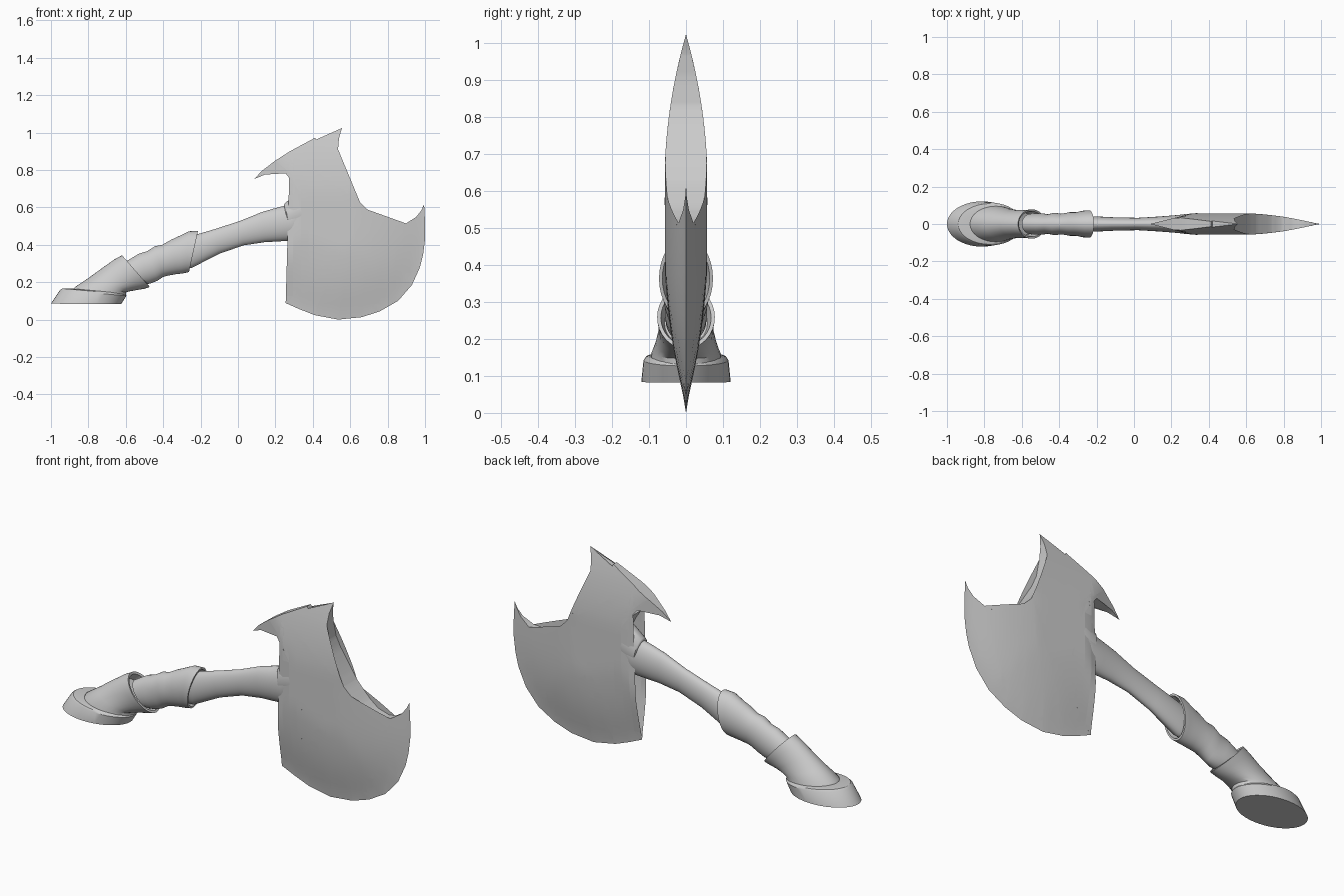
import bpy, bmesh, math
from mathutils import Vector
from mathutils.geometry import intersect_point_line

steel = bpy.data.materials.new("plain grey")
steel.diffuse_color = (0.6, 0.6, 0.6, 1)


def finish(bm, name, angle):
    bmesh.ops.recalc_face_normals(bm, faces=bm.faces)
    me = bpy.data.meshes.new(name)
    bm.to_mesh(me)
    bm.free()
    ob = bpy.data.objects.new(name, me)
    bpy.context.collection.objects.link(ob)
    me.materials.append(steel)
    bpy.ops.object.select_all(action='DESELECT')
    ob.select_set(True)
    bpy.context.view_layer.objects.active = ob
    bpy.ops.object.shade_smooth_by_angle(angle=math.radians(angle))
    return ob


def loft(name, sections, n=32, angle=40):
    """Skin of ellipses; each section is top x, top z, bottom x, bottom z, half width."""
    bm = bmesh.new()
    rings = []
    for tx, tz, bx, bz, w in sections:
        c = Vector(((tx + bx) / 2, 0, (tz + bz) / 2))
        u = Vector(((tx - bx) / 2, 0, (tz - bz) / 2))
        rings.append([bm.verts.new(c + u * math.cos(a) + Vector((0, w * math.sin(a), 0)))
                      for a in (2 * math.pi * i / n for i in range(n))])
    for r, s in zip(rings, rings[1:]):
        for i in range(n):
            j = (i + 1) % n
            bm.faces.new((r[i], r[j], s[j], s[i]))
    bm.faces.new(rings[0])
    bm.faces.new(rings[-1])
    return finish(bm, name, angle)


# Blade outline: cutting edge from upper tip to lower tip, then the back and horns
cutting = [(.995, .617), (1.0, .52), (1.0, .43), (.99, .35), (.973, .28), (.93, .185), (.856, .1),
           (.76, .045), (.663, .013), (.535, 0), (.41, .024), (.33, .055), (.255, .088)]
back = [(.32, .14), (.355, .18), (.38, .227), (.4, .28), (.41, .334), (.412, .43), (.396, .537),
        (.358, .628), (.33, .687), (.297, .735), (.31, .735), (.297, .767), (.267, .783),
        (.2, .783), (.144, .775), (.086, .751)]
crown = [(.13, .797), (.2, .85), (.278, .9), (.412, .972), (.42, .957), (.49, .987), (.556, 1.024)]
scoop = [(.54, .97), (.535, .91), (.54, .83), (.56, .775), (.588, .725), (.62, .672), (.652, .628),
         (.692, .588), (.733, .55), (.786, .516), (.856, .505), (.898, .514), (.952, .548), (.98, .583)]


def half_thickness(x, z):
    p = Vector((x, z, 0))
    d = 1.0
    for a, b in zip(cutting, cutting[1:]):
        a, b = Vector((*a, 0)), Vector((*b, 0))
        q, f = intersect_point_line(p, a, b)
        q = a if f < 0 else b if f > 1 else q
        d = min(d, (p - q).length)
    t = .057 * (1 - math.exp(-(d / .36) ** 1.3 * 1.9)) / .87
    t = min(t, .057)
    if z > .62:
        t = min(t, .058 * (1 - ((z - .62) / .404) ** 2))
    t = min(t, max(0, x - .086) * .25)
    return 0 if d < .001 else max(t, 0)


bm = bmesh.new()
bm.faces.new([bm.verts.new((x, 0, z)) for x, z in cutting + back + crown + scoop])
bmesh.ops.triangulate(bm, faces=bm.faces)
# Cut the flat outline into a fine grid so that its faces can bulge
for k in range(1, 25):
    for co, no in (((k * .042, 0, 0), (1, 0, 0)), ((0, 0, k * .042), (0, 0, 1))):
        bmesh.ops.bisect_plane(bm, geom=bm.verts[:] + bm.edges[:] + bm.faces[:],
                               dist=1e-5, plane_co=co, plane_no=no)
front = bm.verts[:]
new = bmesh.ops.extrude_face_region(bm, geom=bm.faces[:], use_keep_orig=True)
rear = [g for g in new['geom'] if isinstance(g, bmesh.types.BMVert)]
for verts, side in ((front, -1), (rear, 1)):
    for v in verts:
        v.co.y = side * half_thickness(v.co.x, v.co.z)
bmesh.ops.remove_doubles(bm, verts=bm.verts, dist=1e-4)
finish(bm, "blade", 35)

# Handle shaft, slimmer in the middle and flared at both ends
loft("shaft", [(-.30, .43, -.30, .27, .04), (-.214, .457, -.25, .275, .042),
               (-.123, .484, -.10, .352, .036), (.01, .527, .03, .397, .033),
               (.128, .575, .144, .414, .040), (.20, .596, .22, .418, .046),
               (.262, .612, .30, .424, .053), (.32, .675, .345, .427, .056),
               (.335, .68, .353, .46, .056), (.40, .66, .42, .463, .05)])

# Raised collar behind the blade
loft("collar", [(.246, .614, .275, .47, .046), (.25, .622, .28, .465, .052),
                (.326, .685, .345, .46, .058), (.38, .68, .40, .463, .05)])

# Folded grip sleeve with an open rim towards the blade
loft("grip_sleeve", [(-.60, .31, -.50, .19, .055), (-.53, .352, -.47, .192, .057),
                     (-.485, .366, -.43, .208, .053), (-.444, .392, -.40, .228, .06),
                     (-.405, .40, -.375, .235, .055), (-.355, .428, -.33, .243, .063),
                     (-.32, .444, -.30, .246, .063), (-.262, .472, -.28, .25, .071),
                     (-.214, .474, -.262, .254, .073), (-.216, .464, -.26, .264, .064),
                     (-.256, .448, -.29, .275, .055)])

# Cuff flaring from the base, with its own open rim
loft("cuff", [(-.885, .15, -.60, .125, .098), (-.872, .174, -.597, .147, .094),
              (-.80, .222, -.575, .152, .083), (-.72, .28, -.54, .158, .074),
              (-.66, .322, -.50, .165, .075), (-.62, .344, -.472, .174, .078),
              (-.616, .332, -.478, .184, .068), (-.65, .30, -.515, .185, .058)])

# Slanted oval foot with a stepped rim
loft("foot", [(-1.0, .085, -.625, .082, .121), (-.952, .158, -.597, .127, .115),
              (-.94, .166, -.602, .136, .109), (-.89, .166, -.61, .14, .1)], 40, 30)
